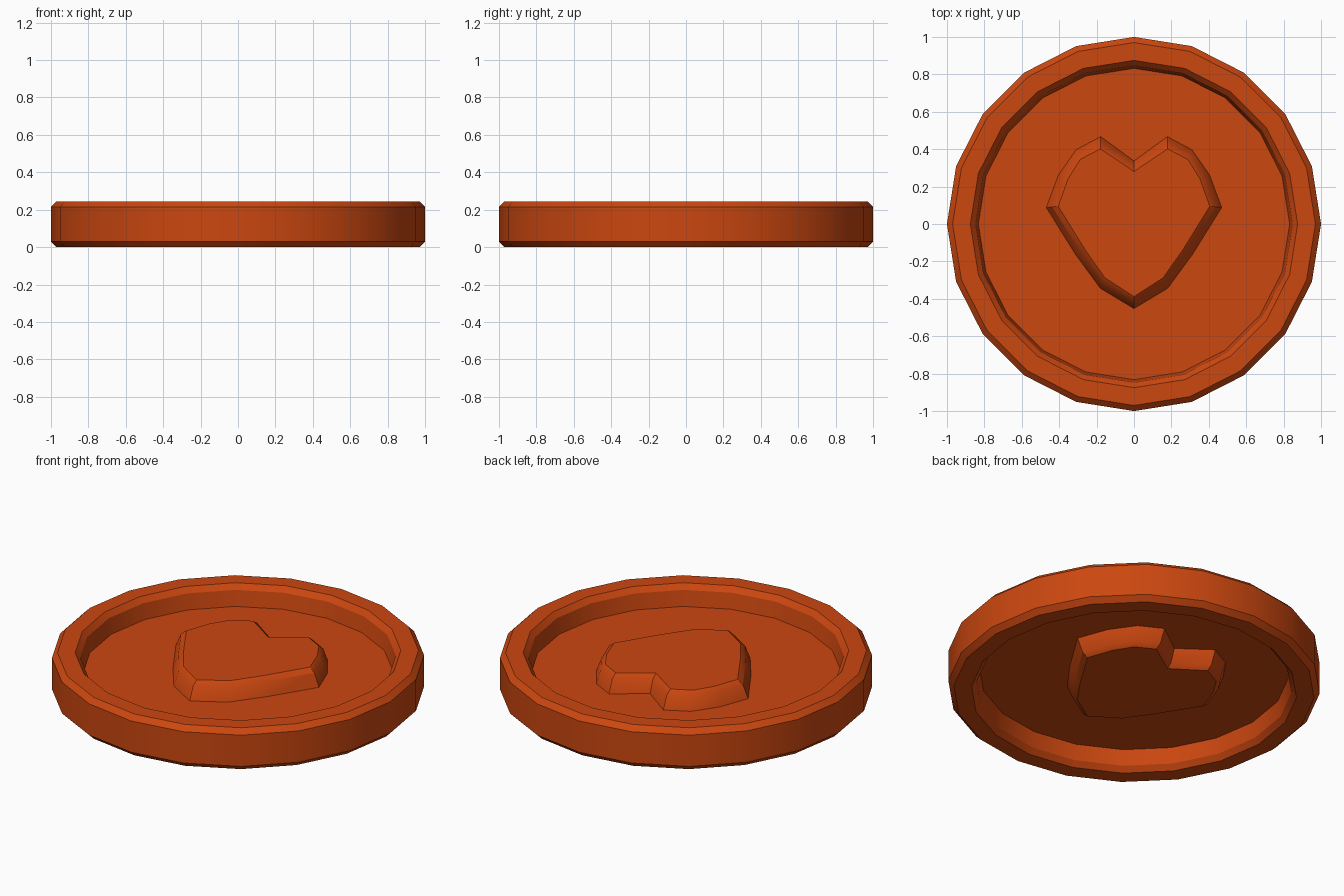
import bpy, bmesh, math

if "Cube" in bpy.data.objects:
    bpy.data.objects.remove(bpy.data.objects["Cube"])

MID = 0.1225  # half the coin thickness

orange = bpy.data.materials.new("burnt_orange")
orange.diffuse_color = (0.60, 0.063, 0.005, 1)
orange.use_nodes = True
orange.node_tree.nodes["Principled BSDF"].inputs["Base Color"].default_value = orange.diffuse_color


def loft(name, rings, closed=False):
    """Skin a stack of rings of points; cap the ends or join last to first."""
    bm = bmesh.new()
    loops = [[bm.verts.new(p) for p in ring] for ring in rings]
    pairs = list(zip(loops, loops[1:]))
    if closed:
        pairs.append((loops[-1], loops[0]))
    else:
        bm.faces.new(loops[0])
        bm.faces.new(loops[-1])
    n = len(loops[0])
    for a, b in pairs:
        for i in range(n):
            j = (i + 1) % n
            bm.faces.new((a[i], a[j], b[j], b[i]))
    bmesh.ops.recalc_face_normals(bm, faces=bm.faces)
    mesh = bpy.data.meshes.new(name)
    bm.to_mesh(mesh)
    bm.free()
    mesh.materials.append(orange)
    for poly in mesh.polygons:
        poly.use_smooth = True
    mesh.set_sharp_from_angle(angle=math.radians(30))
    obj = bpy.data.objects.new(name, mesh)
    bpy.context.collection.objects.link(obj)
    return obj


def circle(r, z, sides=20):
    return [(r * math.cos(math.tau * i / sides), r * math.sin(math.tau * i / sides), z)
            for i in range(sides)]


# Coin: bevelled rim with a recessed floor on both sides
upper = [(0.832, 0.002), (0.848, 0.0925), (0.875, MID), (0.97, MID), (1.0, 0.0925)]
profile = upper + [(r, -h) for r, h in reversed(upper)]
loft("coin", [circle(r, MID + h) for r, h in profile])

# Heart: right half outlines at the floor and at the raised face
base = [(0, 0.338), (0.178, 0.468), (0.31, 0.398), (0.405, 0.262),
        (0.47, 0.088), (0.312, -0.165), (0.18, -0.345), (0, -0.453)]
face = [(0, 0.281), (0.18, 0.402), (0.288, 0.345), (0.353, 0.24),
        (0.405, 0.095), (0.26, -0.14), (0.155, -0.288), (0, -0.388)]
edge = [((a + c) / 2, (b + d) / 2) for (a, b), (c, d) in zip(base, face)]


def heart_ring(half, z):
    full = half + [(-x, y) for x, y in reversed(half[1:-1])]
    return [(x, y, z) for x, y in full]


# Heart raised from both sides of the coin
loft("heart", [heart_ring(h, MID + z) for h, z in
               ((face, 0.102), (edge, 0.078), (base, 0),
                (edge, -0.078), (face, -0.102))])
